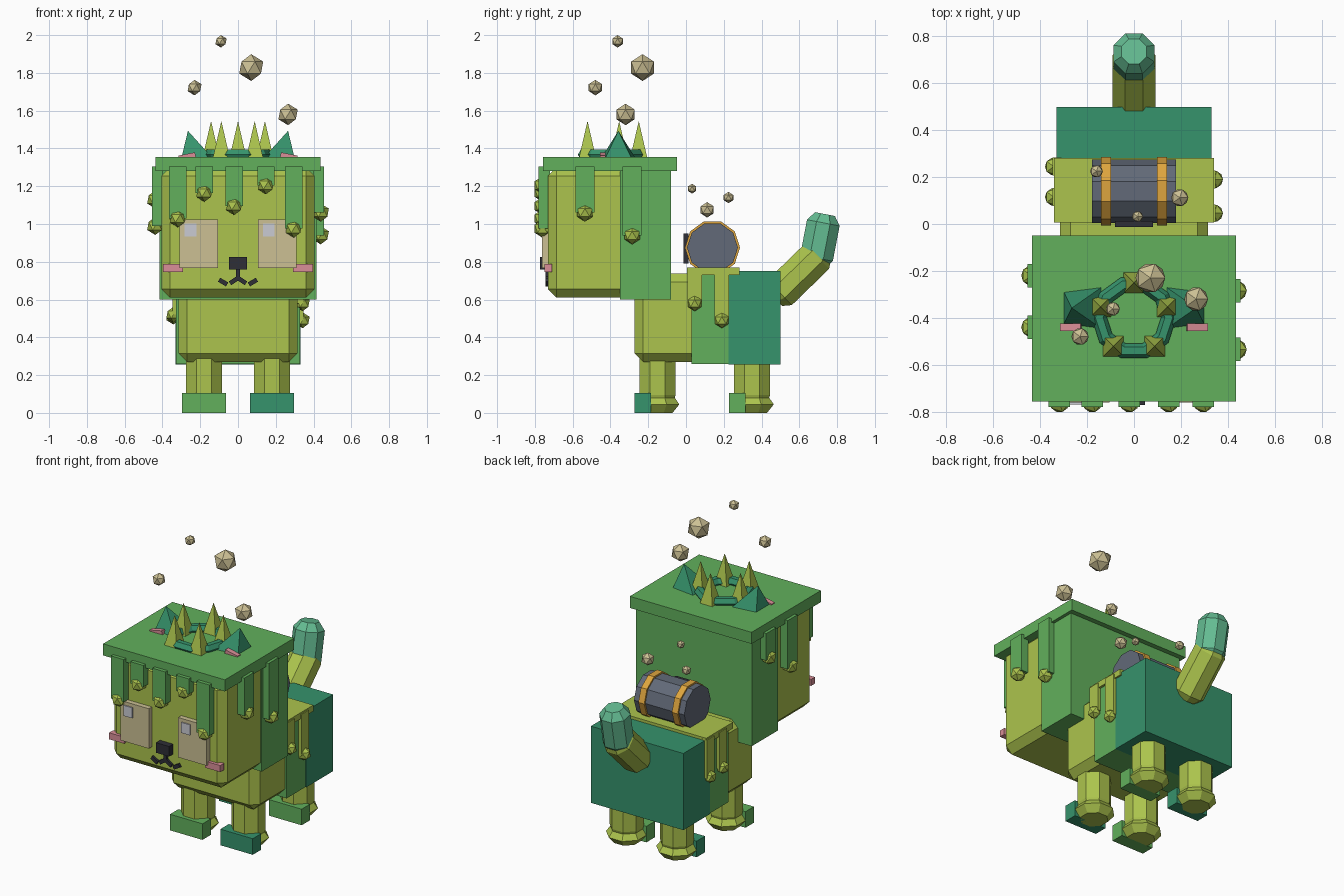
import bpy, bmesh, math
from mathutils import Matrix, Euler

if "Cube" in bpy.data.objects:
    bpy.data.objects.remove(bpy.data.objects["Cube"])


def material(name, rgb):
    lin = [((c / 255 + 0.055) / 1.055) ** 2.4 for c in rgb]
    m = bpy.data.materials.new(name)
    m.diffuse_color = (*lin, 1)
    m.use_nodes = True
    m.node_tree.nodes["Principled BSDF"].inputs["Base Color"].default_value = m.diffuse_color
    return m


LIME = material("lime", (172, 196, 77))
GREEN = material("leaf green", (98, 176, 92))
TEAL = material("deep green", (54, 147, 108))
MINT = material("mint green", (100, 188, 146))
TAN = material("tan", (204, 192, 148))
PINK = material("pink", (218, 143, 152))
SLATE = material("slate", (98, 106, 120))
ORANGE = material("orange", (222, 165, 62))
BLACK = material("charcoal", (46, 46, 54))
PALE = material("pale grey", (202, 203, 212))


def finish(name, bm, mat, loc=(0, 0, 0), rot=(0, 0, 0)):
    bmesh.ops.recalc_face_normals(bm, faces=bm.faces)
    me = bpy.data.meshes.new(name)
    bm.to_mesh(me)
    bm.free()
    me.materials.append(mat)
    ob = bpy.data.objects.new(name, me)
    ob.location, ob.rotation_euler = loc, rot
    bpy.context.collection.objects.link(ob)
    return ob


def box(name, mat, x, y, z, bevel=0, rot=(0, 0, 0)):
    """Box from (min, max) ranges, optionally chamfered."""
    bm = bmesh.new()
    bmesh.ops.create_cube(bm, size=1)
    bmesh.ops.scale(bm, vec=(x[1] - x[0], y[1] - y[0], z[1] - z[0]), verts=bm.verts)
    if bevel:
        bmesh.ops.bevel(bm, geom=bm.edges[:], offset=bevel, segments=1,
                        affect='EDGES', profile=0.5)
    return finish(name, bm, mat, [(a + b) / 2 for a, b in (x, y, z)], rot)


def turned(name, mat, profile, sides, loc, rot=(0, 0, 0)):
    """Faceted solid of revolution about local z from (radius, z) pairs."""
    bm = bmesh.new()
    rings = []
    for r, z in profile:
        angles = [2 * math.pi * (i + 0.5) / sides for i in range(sides)]
        rings.append([bm.verts.new((r * math.cos(a), r * math.sin(a), z)) for a in angles])
    for lo, hi in zip(rings, rings[1:]):
        for i in range(sides):
            j = (i + 1) % sides
            bm.faces.new((lo[i], lo[j], hi[j], hi[i]))
    bm.faces.new(rings[0][::-1])
    bm.faces.new(rings[-1])
    return finish(name, bm, mat, loc, rot)


def ball(name, mat, r, loc):
    bm = bmesh.new()
    bmesh.ops.create_icosphere(bm, subdivisions=1, radius=r)
    return finish(name, bm, mat, loc)


def bar(name, mat, a, b, w, y):
    """Thin bar in the face plane between two (x, z) points."""
    cx, cz = (a[0] + b[0]) / 2, (a[1] + b[1]) / 2
    dx, dz = b[0] - a[0], b[1] - a[1]
    h = math.hypot(dx, dz) / 2
    return box(name, mat, (cx - h, cx + h), y, (cz - w / 2, cz + w / 2),
               rot=(0, -math.atan2(dz, dx), 0))


# Head, hood and cap
box("head", LIME, (-.405, .405), (-.73, -.10), (.61, 1.30), .045)
box("hood", GREEN, (-.415, .415), (-.35, -.08), (.60, 1.30))
box("cap", GREEN, (-.436, .436), (-.757, -.048), (1.28, 1.355))

# Front drips with drops
for x, z in ((-.318, 1.03), (-.178, 1.165), (-.02, 1.095), (.148, 1.205), (.295, .975)):
    box("front_drip", GREEN, (x - .046, x + .046), (-.78, -.72), (z, 1.305))
    ball("front_drop", LIME, .048, (x, -.76, z))
# Side drips with drops
for s, y, z in ((1, -.535, 1.06), (1, -.285, .94), (-1, -.22, 1.13), (-1, -.44, .99)):
    box("side_drip", GREEN, sorted((s * .40, s * .455)), (y - .05, y + .05), (z, 1.305))
    ball("side_drop", LIME, .048, (s * .438, y, z))

# Face
for s in (-1, 1):
    c = s * .207
    box("eye", TAN, (c - .102, c + .102), (-.762, -.72), (.767, 1.025))
    box("eye_glint", PALE, (c - .075, c - .013), (-.769, -.76), (.935, 1.003))
    box("cheek", PINK, sorted((s * .29, s * .398)), (-.75, -.71), (.745, .787))
    bar("mouth_inner", BLACK, (0, .714), (s * .042, .686), .024, (-.745, -.725))
    bar("mouth_outer", BLACK, (s * .058, .68), (s * .10, .705), .024, (-.745, -.725))
box("nose", BLACK, (-.047, .047), (-.772, -.72), (.76, .825))
box("mouth_stem", BLACK, (-.011, .011), (-.745, -.725), (.70, .765))

# Ears
for s in (-1, 1):
    turned("ear", TEAL, [(.15, -.1), (.001, .1)], 4, (s * .24, -.358, 1.395),
           (0, s * .25, 0))
    box("inner_ear", PINK, (s * .268 - .045, s * .268 + .045), (-.456, -.425),
        (1.33, 1.371), rot=(0, s * .2, 0))

# Crown ring and spikes
bpy.ops.mesh.primitive_torus_add(major_radius=.148, minor_radius=.033, major_segments=10,
                                 minor_segments=6, location=(0, -.40, 1.367))
ring = bpy.context.object
ring.name = "crown_ring"
ring.data.materials.append(TEAL)
for i in range(5):
    a = math.pi / 2 + i * math.tau / 5
    turned("crown_spike", LIME, [(.063, 0), (.001, .19)], 4,
           (.15 * math.cos(a), -.40 + .15 * math.sin(a), 1.352))

# Body, side panels and rump cover
box("body", LIME, (-.315, .315), (-.272, .46), (.27, .737), .045)
box("side_panels", GREEN, (-.327, .327), (.03, .226), (.258, .735))
box("rump_cover", TEAL, (-.331, .331), (.225, .50), (.256, .752))

# Saddle with drips
box("saddle", LIME, (-.342, .342), (.006, .282), (.73, .77))
for s, y, z in ((1, .046, .58), (1, .19, .49), (-1, .245, .51), (-1, .115, .52)):
    box("saddle_drip", LIME, sorted((s * .31, s * .348)), (y - .038, y + .038), (z, .76))
    ball("saddle_drop", LIME, .042, (s * .342, y, z))

# Legs and toe blocks (colours alternate diagonally)
for sx in (-1, 1):
    for y in (-.15, .35):
        turned("leg", LIME, [(.085, 0), (.124, .045), (.098, .08), (.103, .095), (.103, .33)],
               8, (sx * .18, y, 0))
        toe = TEAL if (sx > 0) == (y < 0) else GREEN
        box("toe", toe, (sx * .18 - .116, sx * .18 + .116), (y - .122, y - .036), (0, .104))

# Tail
turned("tail_base", LIME, [(.065, -.185), (.1, -.145), (.1, .13), (.07, .17)], 8,
       (0, .60, .738), (-.80, 0, 0))
turned("tail_tip", MINT, [(.058, -.142), (.095, -.095), (.095, .095), (.058, .142)], 8,
       (0, .709, .913), (-.19, 0, 0))

# Barrel lying across the saddle
side = (0, math.pi / 2, 0)
turned("barrel", SLATE, [(.135, -.18), (.135, .18)], 10, (0, .14, .875), side)
for x in (-.12, .12):
    turned("barrel_band", ORANGE, [(.146, -.021), (.146, .021)], 10, (x, .14, .875), side)
box("barrel_plate", BLACK, (-.08, .08), (-.012, .012), (.79, .95))

# Floating puffs
for x, y, z, r in ((.07, -.23, 1.828, .071), (.265, -.32, 1.58, .057), (-.23, -.48, 1.722, .041),
                   (-.09, -.362, 1.967, .033), (.195, .112, 1.075, .041),
                   (-.16, .225, 1.14, .03), (.015, .032, 1.187, .026)):
    ball("puff", TAN, r, (x, y, z))
